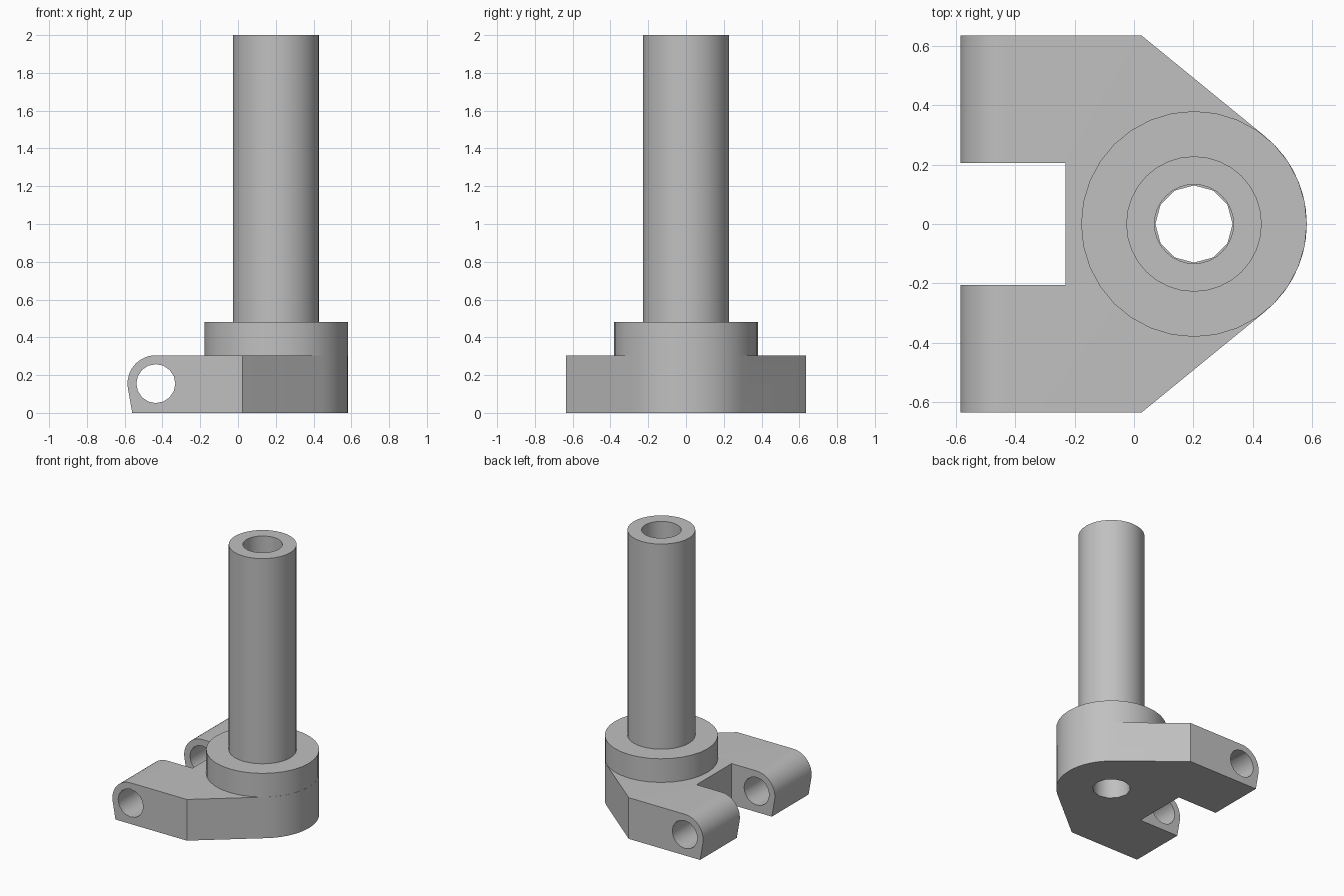
import bpy, bmesh
from math import sin, cos, pi, radians
from mathutils import Vector

cube = bpy.data.objects.get("Cube")
if cube:
    bpy.data.objects.remove(cube, do_unlink=True)

grey = bpy.data.materials.new("plain_grey")
grey.use_nodes = True
colour = (0.53, 0.53, 0.53, 1)
grey.diffuse_color = colour
grey.node_tree.nodes["Principled BSDF"].inputs["Base Color"].default_value = colour

AXIS = 0.202       # x of the column
TOP = 0.305        # height of the yoke
PIN = (-0.435, 0.155)


def arc(cx, cy, r, start, end, steps):
    angles = [radians(start + (end - start) * i / steps) for i in range(steps + 1)]
    return [(cx + r * cos(a), cy + r * sin(a)) for a in angles]


def finish(name, bm):
    bmesh.ops.recalc_face_normals(bm, faces=bm.faces)
    mesh = bpy.data.meshes.new(name)
    bm.to_mesh(mesh)
    bm.free()
    mesh.materials.append(grey)
    obj = bpy.data.objects.new(name, mesh)
    bpy.context.collection.objects.link(obj)
    return obj


def prism(name, outline, low, high, along="z"):
    """Extrude a flat outline along z, or an x-z outline along y."""
    bm = bmesh.new()
    place = (lambda p: (p[0], p[1], low)) if along == "z" else (lambda p: (p[0], low, p[1]))
    face = bm.faces.new([bm.verts.new(place(p)) for p in outline])
    new = bmesh.ops.extrude_face_region(bm, geom=[face])["geom"]
    shift = Vector((0, 0, high - low)) if along == "z" else Vector((0, high - low, 0))
    bmesh.ops.translate(bm, vec=shift, verts=[v for v in new if isinstance(v, bmesh.types.BMVert)])
    return finish(name, bm)


def lathe(name, profile, sides):
    """Turn a closed radius-height profile around the column axis."""
    bm = bmesh.new()
    rings = [[bm.verts.new((AXIS + r * cos(2 * pi * i / sides), r * sin(2 * pi * i / sides), z))
              for r, z in profile] for i in range(sides)]
    n = len(profile)
    for i in range(sides):
        a, b = rings[i], rings[(i + 1) % sides]
        for j in range(n):
            k = (j + 1) % n
            bm.faces.new((a[j], b[j], b[k], a[k]))
    return finish(name, bm)


def cut(target, cutter, operation):
    mod = target.modifiers.new(cutter.name, "BOOLEAN")
    mod.operation, mod.object, mod.solver = operation, cutter, "EXACT"
    bpy.context.view_layer.objects.active = target
    bpy.ops.object.modifier_apply(modifier=mod.name)
    bpy.data.objects.remove(cutter, do_unlink=True)


# Yoke plan: slotted lugs, tapering to a rounded nose
nose = arc(AXIS, 0, 0.38, -51, 51, 14)
plan = ([(-0.7, -0.635), (0.025, -0.635)] + nose + [(0.025, 0.635), (-0.7, 0.635),
        (-0.7, 0.205), (-0.23, 0.205), (-0.23, -0.205), (-0.7, -0.205)])
yoke = prism("yoke", plan, 0, TOP)

# Lug side profile: rounded upper end, leaning in towards the bottom
side = ([(-0.56, -0.05), (-0.56, 0)] + arc(*PIN, 0.15, 190, 90, 12)
        + [(0.7, TOP), (0.7, -0.05)])
cut(yoke, prism("lug_shape", side, -0.8, 0.8, "y"), "INTERSECT")

# Cross pin holes and bore through the yoke
cut(yoke, prism("pin_hole", arc(*PIN, 0.103, 0, 360, 16)[:-1], -0.8, 0.8, "y"), "DIFFERENCE")
cut(yoke, prism("bore", arc(AXIS, 0, 0.13, 0, 360, 12)[:-1], -0.1, 0.5), "DIFFERENCE")

# Collar and hollow column
column = lathe("collar_and_column", [(0.133, TOP), (0.38, TOP), (0.38, 0.48), (0.228, 0.48),
                                     (0.228, 2), (0.133, 2)], 32)

for obj in (yoke, column):
    bpy.ops.object.select_all(action="DESELECT")
    obj.select_set(True)
    bpy.context.view_layer.objects.active = obj
    bpy.ops.object.shade_smooth_by_angle(angle=radians(32))
